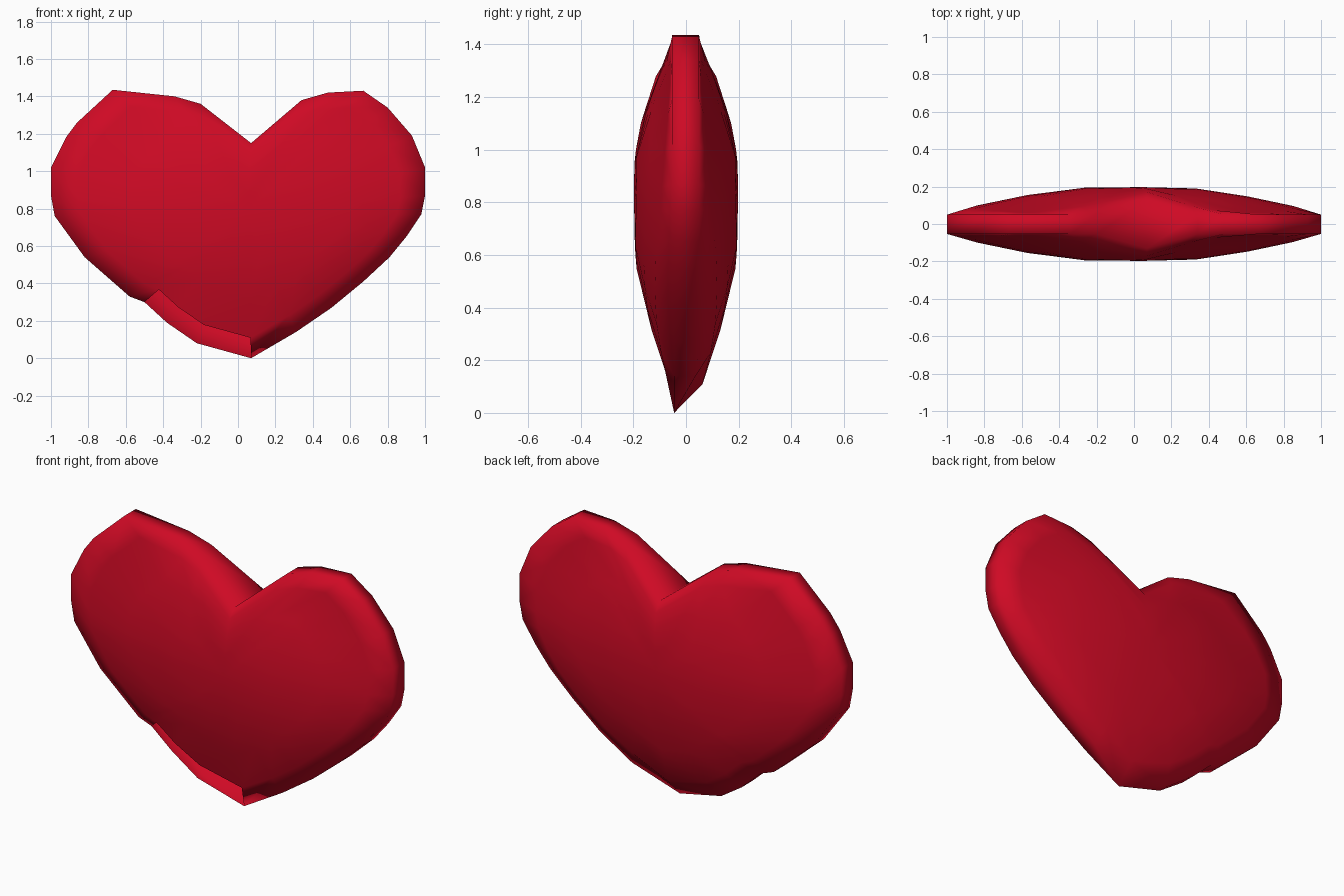
import bpy, bmesh, math

if "Cube" in bpy.data.objects:
    bpy.data.objects.remove(bpy.data.objects["Cube"])

# Heart outline seen from the front (x, z), counter-clockwise from the tip
OUTLINE = [(0.07, 0), (0.31, 0.14), (0.5, 0.27), (0.67, 0.41), (0.81, 0.54), (0.9, 0.65),
           (0.98, 0.77), (1.0, 0.87), (1.0, 1.02), (0.93, 1.19), (0.8, 1.34), (0.67, 1.43),
           (0.48, 1.42), (0.34, 1.38), (0.07, 1.15), (-0.2, 1.36), (-0.34, 1.4), (-0.67, 1.435),
           (-0.86, 1.26), (-0.92, 1.18), (-1.0, 1.02), (-1.0, 0.87), (-0.98, 0.76),
           (-0.82, 0.54), (-0.58, 0.33), (-0.5, 0.3), (-0.38, 0.19), (-0.22, 0.08)]
# Lens half thickness against elliptical distance from the middle
LENS = [(0, 0.197), (0.22, 0.197), (0.4, 0.185), (0.53, 0.163), (0.78, 0.114), (1, 0.06), (1.3, 0.045)]
CENTRE = (0.05, 0.78)
RINGS = (1.0, 0.86, 0.6, 0.3)
NOTCH = 14
N = len(OUTLINE)
# Outline segments where the front dome stops short of the rim
FRONT_GAP = (25, 26, 27)


def half_thickness(x, z):
    r = math.hypot(x, (z - 0.8) / (0.63 if z > 0.8 else 0.7))
    for (r0, y0), (r1, y1) in zip(LENS, LENS[1:]):
        if r <= r1:
            return y0 + (y1 - y0) * (r - r0) / (r1 - r0)
    return LENS[-1][1]


def rim_y(i, side):
    x, z = OUTLINE[i]
    if i == NOTCH:
        return side * 0.13
    if side > 0:
        return min(0.05, -0.045 + 0.58 * z)
    return -0.045 if z < 0.3 else -0.053


bm = bmesh.new()
rims = []

# Front and back domes made of shrinking rings
for side in (-1, 1):
    rings = []
    for t in RINGS:
        ring = []
        for i, (px, pz) in enumerate(OUTLINE):
            x = CENTRE[0] + (px - CENTRE[0]) * t
            z = CENTRE[1] + (pz - CENTRE[1]) * t
            y = rim_y(i, side) if t == 1.0 else side * half_thickness(x, z)
            ring.append(bm.verts.new((x, y, z)))
        rings.append(ring)
    mid = bm.verts.new((CENTRE[0], side * 0.197, CENTRE[1]))
    for k, (a, b) in enumerate(zip(rings, rings[1:])):
        for i in range(N):
            j = (i + 1) % N
            if side < 0 and k == 0 and i in FRONT_GAP:
                continue
            bm.faces.new((a[i], a[j], b[j], b[i]))
    for i in range(N):
        bm.faces.new((rings[-1][i], rings[-1][(i + 1) % N], mid))
    rims.append(rings[0])

# Narrow rim joining the domes
for i in range(N):
    j = (i + 1) % N
    bm.faces.new((rims[0][j], rims[0][i], rims[1][i], rims[1][j]))

bmesh.ops.remove_doubles(bm, verts=bm.verts, dist=0.002)
bmesh.ops.recalc_face_normals(bm, faces=bm.faces)
for face in bm.faces:
    face.smooth = True
mesh = bpy.data.meshes.new("heart")
bm.to_mesh(mesh)
bm.free()

heart = bpy.data.objects.new("heart", mesh)
bpy.context.collection.objects.link(heart)
red = bpy.data.materials.new("red")
red.diffuse_color = (0.62, 0.003, 0.018, 1)
red.use_nodes = True
red.node_tree.nodes["Principled BSDF"].inputs["Base Color"].default_value = red.diffuse_color
mesh.materials.append(red)
